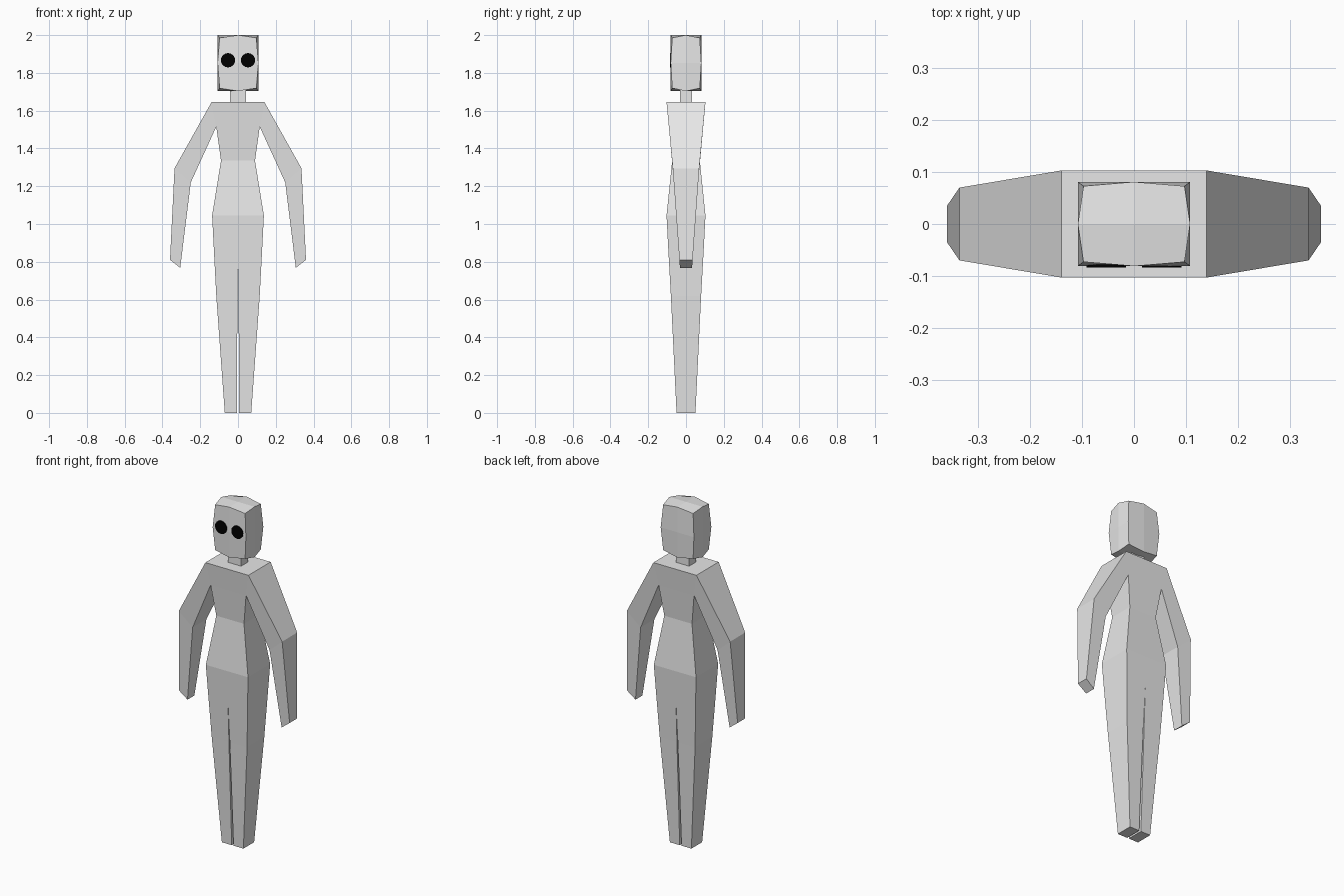
import bpy, bmesh, math
from mathutils import Matrix

if "Cube" in bpy.data.objects:
    bpy.data.objects.remove(bpy.data.objects["Cube"])


def material(name, rgb):
    m = bpy.data.materials.new(name)
    m.diffuse_color = (*rgb, 1)
    m.use_nodes = True
    m.node_tree.nodes["Principled BSDF"].inputs["Base Color"].default_value = m.diffuse_color
    return m


GREY = material("light_grey", (0.8, 0.8, 0.8))
BLACK = material("black", (0.0, 0.0, 0.0))


def finish(name, bm, mat):
    bmesh.ops.recalc_face_normals(bm, faces=bm.faces)
    me = bpy.data.meshes.new(name)
    bm.to_mesh(me)
    bm.free()
    me.materials.append(mat)
    ob = bpy.data.objects.new(name, me)
    bpy.context.collection.objects.link(ob)
    return ob


def loft(name, rows, side=1):
    """Join four-cornered sections; each row is two (x, z, half depth) ends."""
    bm = bmesh.new()
    rings = []
    for a, b in rows:
        pts = [(a, -1), (b, -1), (b, 1), (a, 1)]
        rings.append([bm.verts.new((side * p[0], s * p[2], p[1])) for p, s in pts])
    for r, q in zip(rings, rings[1:]):
        for i in range(4):
            j = (i + 1) % 4
            bm.faces.new((r[i], r[j], q[j], q[i]))
    bm.faces.new(rings[0])
    bm.faces.new(rings[-1])
    return finish(name, bm, GREY)


# torso: (half width, height, half depth)
torso = [(0.14, 1.645, 0.103), (0.115, 1.515, 0.09), (0.09, 1.335, 0.073),
         (0.137, 1.045, 0.103), (0.128, 0.87, 0.094)]
loft("torso", [((-w, z, d), (w, z, d)) for w, z, d in torso])

# arms and legs: inner end and outer end of every section
arm = [((0.115, 1.515, 0.09), (0.14, 1.645, 0.103)),
       ((0.25, 1.22, 0.064), (0.336, 1.295, 0.07)),
       ((0.306, 0.768, 0.032), (0.36, 0.81, 0.035))]
leg = [((0.0, 0.87, 0.094), (0.128, 0.87, 0.094)),
       ((0.003, 0.62, 0.08), (0.115, 0.62, 0.08)),
       ((0.006, 0.0, 0.05), (0.07, 0.0, 0.05))]
for label, side in (("right", -1), ("left", 1)):
    loft(label + "_arm", arm, side)
    loft(label + "_leg", leg, side)

# neck
loft("neck", [((-0.042, z, 0.031), (0.042, z, 0.031)) for z in (1.64, 1.72)])

# head: box split in half each way, with its eight corners drawn in
bm = bmesh.new()
bmesh.ops.create_cube(bm, size=2)
bmesh.ops.subdivide_edges(bm, edges=bm.edges[:], cuts=1, use_grid_fill=True)
for v in bm.verts:
    if min(abs(c) for c in v.co) > 0.9:
        v.co *= 0.9
bmesh.ops.transform(bm, verts=bm.verts,
                    matrix=Matrix.Translation((0, 0, 1.852)) @ Matrix.Diagonal((0.108, 0.081, 0.148, 1)))
finish("head", bm, GREY)

# eyes: thin round plates on the face
for label, side in (("right", -1), ("left", 1)):
    bm = bmesh.new()
    bmesh.ops.create_cone(bm, cap_ends=True, segments=16, radius1=0.038, radius2=0.038, depth=0.006,
                          matrix=Matrix.Translation((side * 0.053, -0.081, 1.867))
                          @ Matrix.Rotation(math.pi / 2, 4, 'X'))
    finish(label + "_eye", bm, BLACK)
